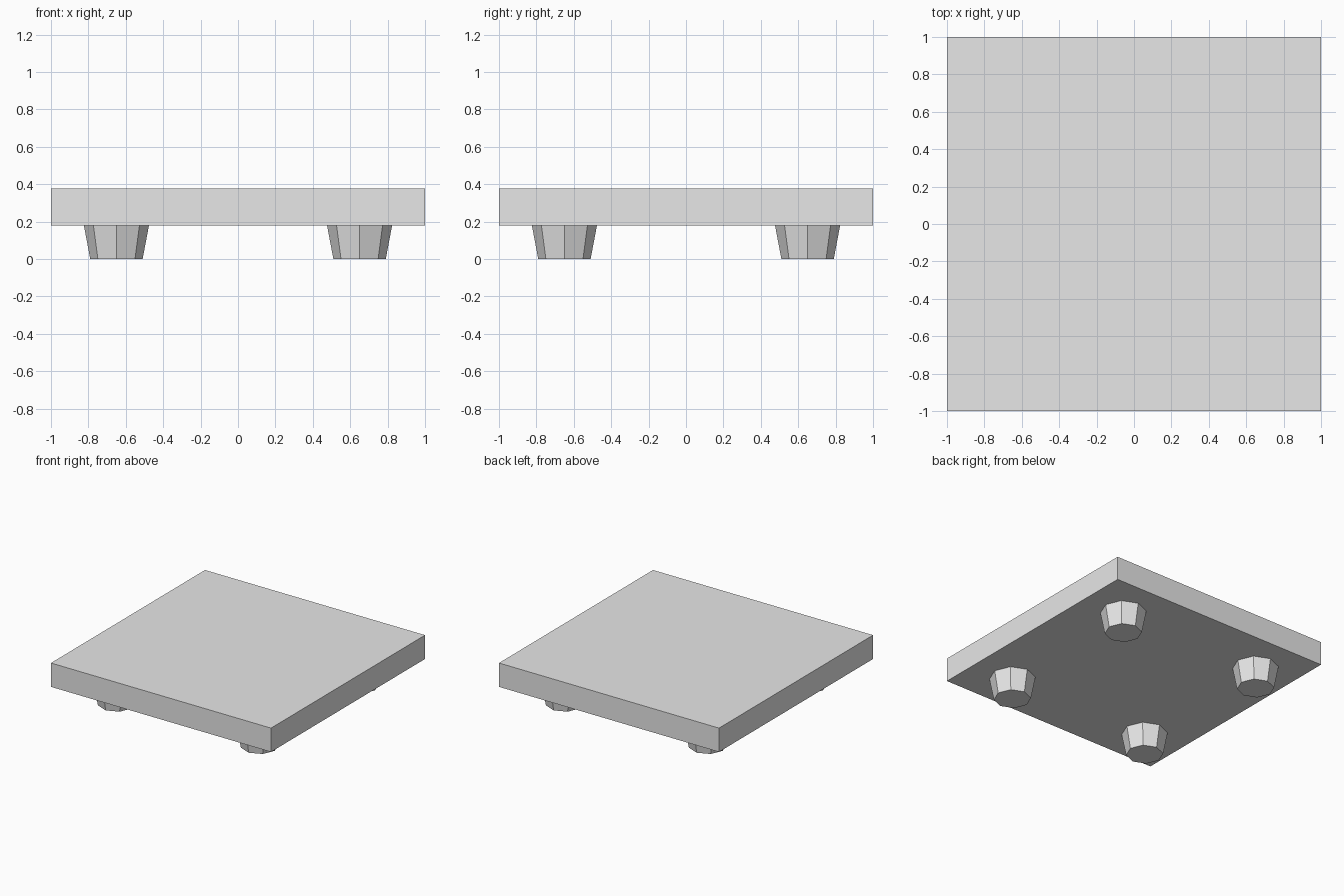
import bpy
import math

cube = bpy.data.objects.get("Cube")
if cube:
    bpy.data.objects.remove(cube, do_unlink=True)

grey = bpy.data.materials.new("light_grey")
grey.use_nodes = True
colour = (0.8, 0.8, 0.8, 1)
grey.diffuse_color = colour
grey.node_tree.nodes["Principled BSDF"].inputs["Base Color"].default_value = colour

LEG_HEIGHT = 0.18
TOP = 0.376
LEG_OFFSET = 0.65


def finish(name):
    obj = bpy.context.object
    obj.name = name
    obj.data.materials.append(grey)
    return obj


# Square slab
bpy.ops.mesh.primitive_cube_add(size=1, location=(0, 0, (LEG_HEIGHT + TOP) / 2))
slab = finish("slab")
slab.scale = (2, 2, TOP - LEG_HEIGHT)
bpy.ops.object.transform_apply(location=False, rotation=False, scale=True)

# Four tapered eight-sided legs, each with a corner facing the front
for side, sx in (("right", -1), ("left", 1)):
    for end, sy in (("front", -1), ("back", 1)):
        bpy.ops.mesh.primitive_cone_add(
            vertices=8, radius1=0.14, radius2=0.174, depth=LEG_HEIGHT,
            location=(sx * LEG_OFFSET, sy * LEG_OFFSET, LEG_HEIGHT / 2))
        finish(f"{end}_{side}_leg")
